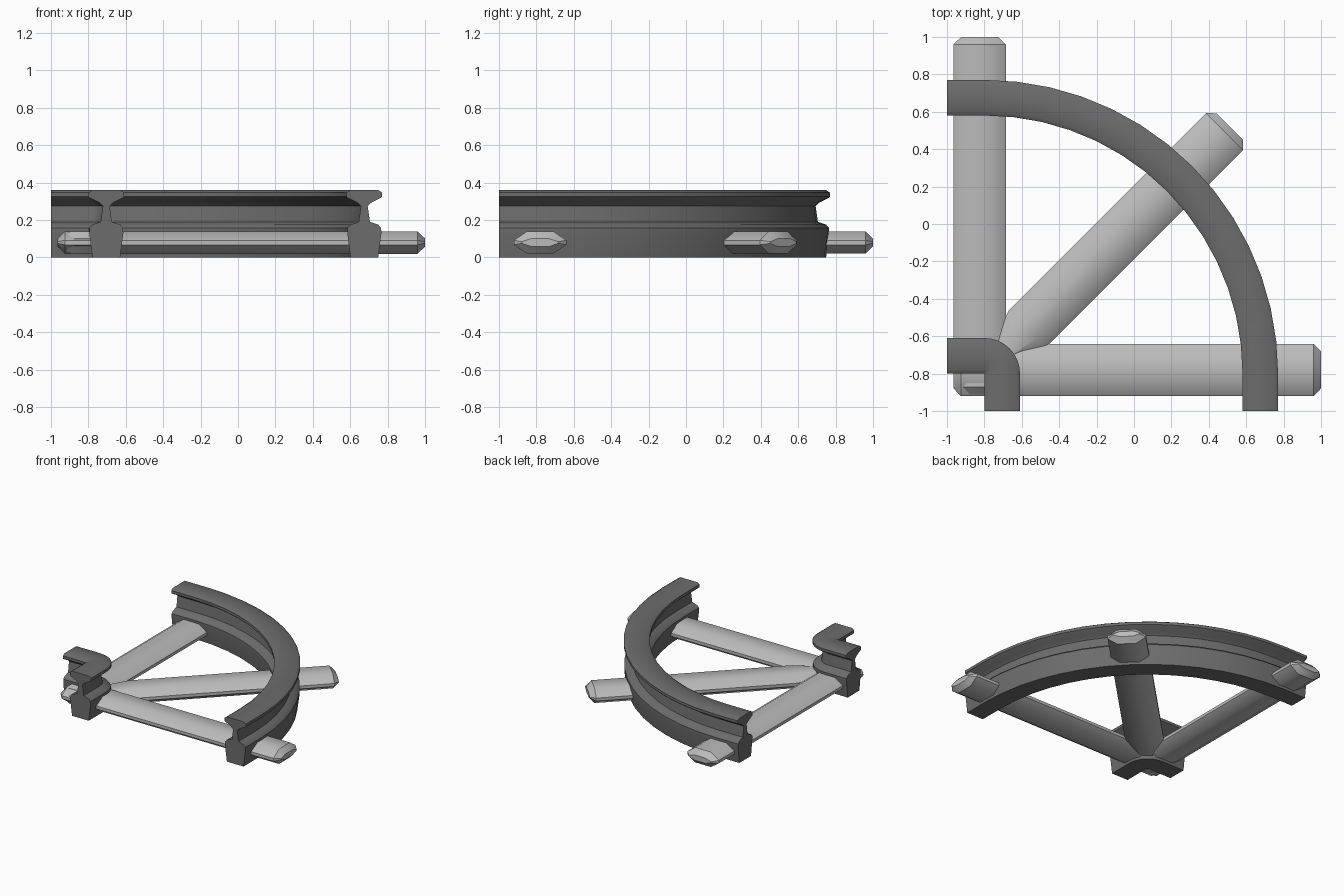
import bpy, bmesh, math
from mathutils import Vector

if "Cube" in bpy.data.objects:
    bpy.data.objects.remove(bpy.data.objects["Cube"])


def material(name, g):
    m = bpy.data.materials.new(name)
    m.diffuse_color = (g, g, g, 1)
    m.use_nodes = True
    m.node_tree.nodes["Principled BSDF"].inputs["Base Color"].default_value = m.diffuse_color
    return m


STEEL = material("dark_steel", 0.15)
WOOD = material("pale_timber", 0.5)


def loft(name, rings, mat, angle):
    """Skin a row of closed rings and cap both ends."""
    bm = bmesh.new()
    rows = [[bm.verts.new(p) for p in ring] for ring in rings]
    n = len(rows[0])
    for a, b in zip(rows, rows[1:]):
        for i in range(n):
            j = (i + 1) % n
            bm.faces.new((a[i], a[j], b[j], b[i]))
    bm.faces.new(rows[0])
    bm.faces.new(rows[-1])
    bmesh.ops.recalc_face_normals(bm, faces=bm.faces)
    me = bpy.data.meshes.new(name)
    bm.to_mesh(me)
    bm.free()
    ob = bpy.data.objects.new(name, me)
    bpy.context.collection.objects.link(ob)
    me.materials.append(mat)
    bpy.ops.object.select_all(action='DESELECT')
    ob.select_set(True)
    bpy.context.view_layer.objects.active = ob
    bpy.ops.object.shade_smooth_by_angle(angle=math.radians(angle))
    return ob


# Rail profile: half width and height, bottom to top, mirrored to a closed outline
HALF = [(0.074, 0), (0.091, 0.13), (0.09, 0.158), (0.075, 0.175), (0.03, 0.19),
        (0.018, 0.275), (0.04, 0.295), (0.09, 0.32), (0.095, 0.325),
        (0.095, 0.347), (0.075, 0.36)]
PROFILE = HALF + [(-w, z) for w, z in reversed(HALF)]


def rail(name, radius, segments):
    # short straight, quarter turn about (-0.8, -0.8), short straight
    turn = [(-0.8, -0.8, math.pi / 2 * (1 - i / segments)) for i in range(segments + 1)]
    frames = [(-1, -0.8, math.pi / 2)] + turn + [(-0.8, -1, 0)]
    rings = [[(cx + max(radius + w, 0.002) * math.cos(a),
               cy + max(radius + w, 0.002) * math.sin(a), z) for w, z in PROFILE]
             for cx, cy, a in frames]
    return loft(name, rings, STEEL, 35)


rail("outer_rail", 1.475, 14)
rail("inner_rail", 0.096, 8)

# Sleeper section: flattened eight-sided bar about its own centre
SECTION = [(0.14, 0.012), (0.07, 0.06), (-0.07, 0.06), (-0.14, 0.012),
           (-0.14, -0.012), (-0.07, -0.06), (0.07, -0.06), (0.14, -0.012)]


def sleeper(name, start, end, start_taper=(0.04, 0.7, 0.35)):
    s, e = Vector((*start, 0.08)), Vector((*end, 0.08))
    d = (e - s).normalized()
    side = Vector((d.y, -d.x, 0))
    length, width, height = start_taper
    stations = [(s, width, height), (s + d * length, 1, 1),
                (e - d * 0.04, 1, 1), (e, 0.7, 0.35)]
    rings = [[p + side * x * w + Vector((0, 0, z * h)) for x, z in SECTION]
             for p, w, h in stations]
    return loft(name, rings, WOOD, 40)


sleeper("front_sleeper", (-0.965, -0.78), (1, -0.78))
sleeper("left_sleeper", (-0.825, -0.91), (-0.825, 1))
sleeper("diagonal_sleeper", (-0.74, -0.73), (0.512, 0.522), (0.24, 0.4, 0.8))
